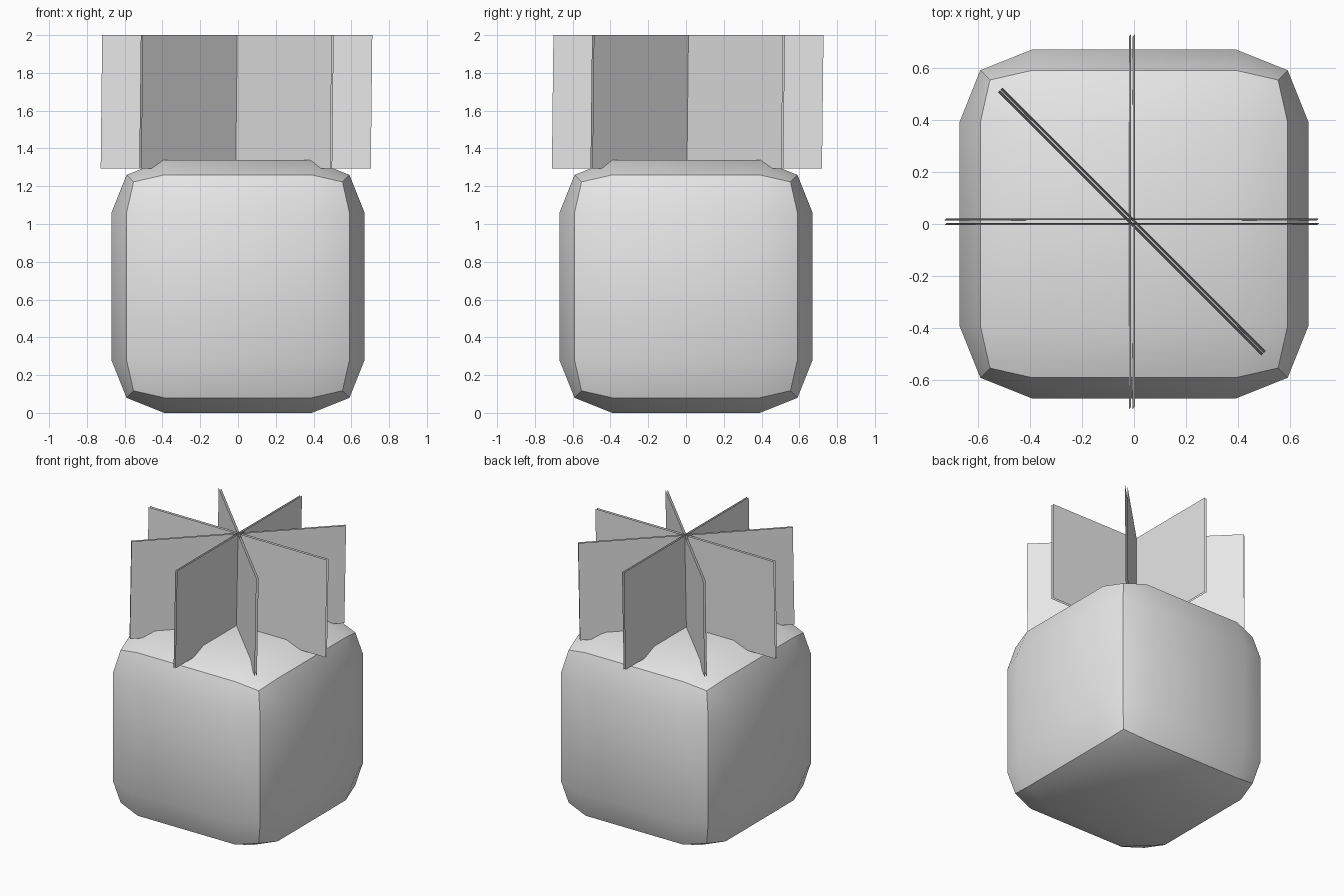
import bpy
import bmesh
from math import cos, sin, pi

old = bpy.data.objects.get("Cube")
if old:
    bpy.data.objects.remove(old, do_unlink=True)

# One plain grey for everything
grey = bpy.data.materials.new("light_grey")
grey.use_nodes = True
grey.diffuse_color = (0.8, 0.8, 0.8, 1)
grey.node_tree.nodes["Principled BSDF"].inputs["Base Color"].default_value = (0.8, 0.8, 0.8, 1)


def finish(name, bm):
    mesh = bpy.data.meshes.new(name)
    bm.to_mesh(mesh)
    bm.free()
    mesh.materials.append(grey)
    obj = bpy.data.objects.new(name, mesh)
    bpy.context.collection.objects.link(obj)
    return obj


# Rounded block: a cube cut in thirds, pulled in at its edges and corners
HALF, INNER = 0.67, 0.39
REACH = {1: HALF, 2: 0.59, 3: 0.553}   # face, edge and corner points

bm = bmesh.new()
bmesh.ops.create_cube(bm, size=2)
bmesh.ops.subdivide_edges(bm, edges=bm.edges[:], cuts=2, use_grid_fill=True)
rim = set()
for v in bm.verts:
    outer = [abs(c) > 0.9 for c in v.co]
    if sum(outer) > 1:
        rim.add(v)
    for i in range(3):
        size = REACH[sum(outer)] if outer[i] else INNER
        v.co[i] = size if v.co[i] > 0 else -size
    v.co.z += HALF
for e in bm.edges:
    e.smooth = not (e.verts[0] in rim and e.verts[1] in rim)
for f in bm.faces:
    f.smooth = True
bmesh.ops.recalc_face_normals(bm, faces=bm.faces[:])
finish("rounded_block", bm)

# Upright leaf cards: four crossing pairs of thin sheets, leaning very slightly
LENGTH, BOTTOM, TOP, LEAN = 0.715, 1.295, 2.0, 0.008
CENTRE_X, CENTRE_Y = -0.004, 0.013

for k in range(4):
    a = k * pi / 4
    gap = 0.009 if k == 0 else 0.007
    bm = bmesh.new()
    for side in (-1, 1):
        corners = []
        for along, z in ((-1, BOTTOM), (1, BOTTOM), (1, TOP), (-1, TOP)):
            lean = LEAN if z == BOTTOM else 0
            x = CENTRE_X + along * LENGTH * cos(a) - side * gap * sin(a) - lean
            y = CENTRE_Y + along * LENGTH * sin(a) + side * gap * cos(a) - lean
            corners.append(bm.verts.new((x, y, z)))
        # each sheet of a pair faces outwards
        bm.faces.new(corners if side < 0 else corners[::-1])
    finish(f"leaf_cards_{k + 1}", bm)
